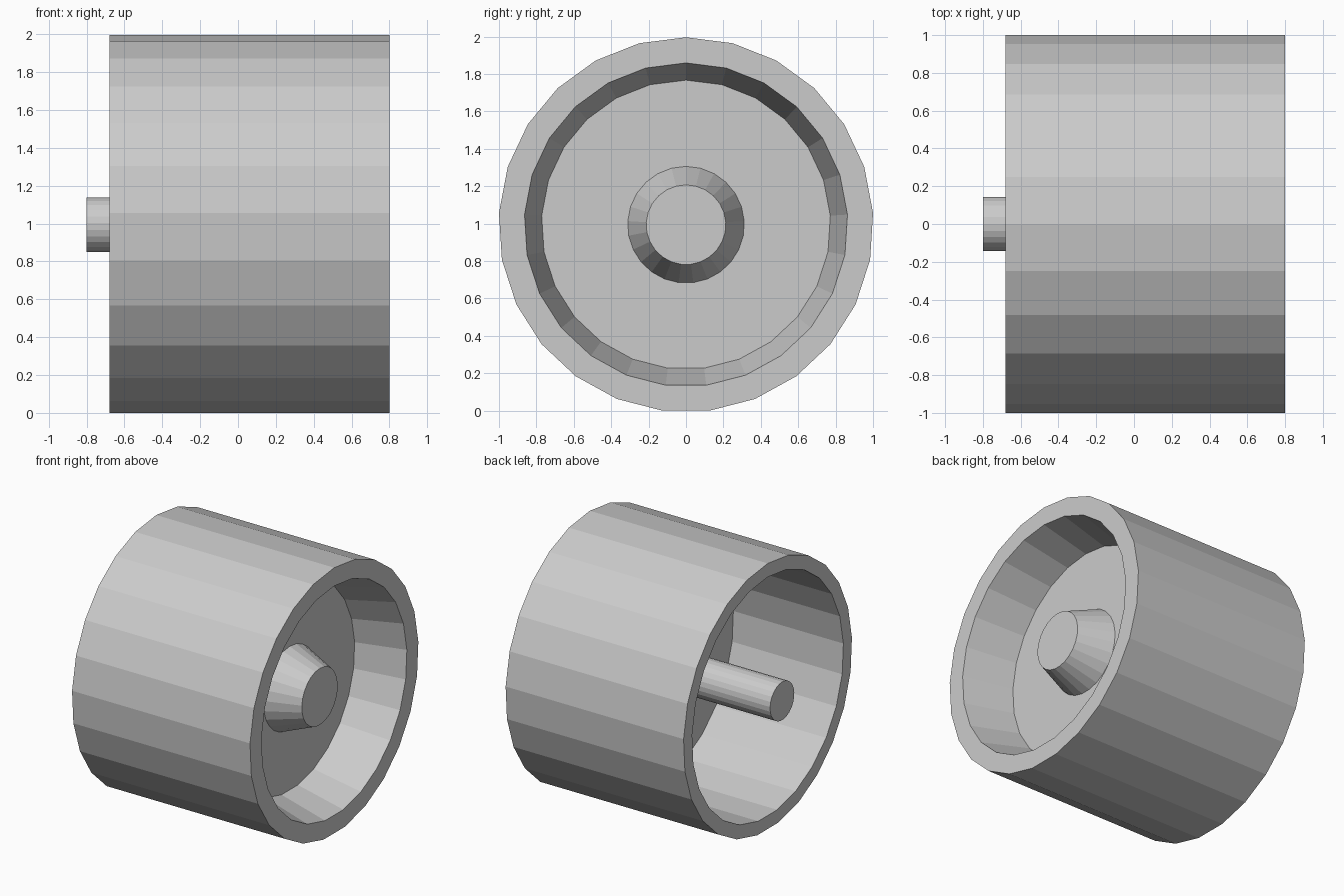
import bpy, bmesh, math

if "Cube" in bpy.data.objects:
    bpy.data.objects.remove(bpy.data.objects["Cube"])

SIDES = 25
R = 1.002
CZ = R * math.cos(math.pi / SIDES)   # rests on a flat facet


def lathe(name, profile, sides=SIDES):
    """Revolve (x, radius) points about the x axis; the ends are capped."""
    bm = bmesh.new()
    rings = []
    for x, r in profile:
        rings.append([bm.verts.new((x,
                                    r * math.sin(2 * math.pi * i / sides),
                                    CZ + r * math.cos(2 * math.pi * i / sides)))
                      for i in range(sides)])
    for a, b in zip(rings, rings[1:]):
        for i in range(sides):
            j = (i + 1) % sides
            bm.faces.new((a[i], a[j], b[j], b[i]))
    bm.faces.new(rings[0])
    bm.faces.new(rings[-1])
    bmesh.ops.recalc_face_normals(bm, faces=bm.faces)
    mesh = bpy.data.meshes.new(name)
    bm.to_mesh(mesh)
    bm.free()
    ob = bpy.data.objects.new(name, mesh)
    bpy.context.collection.objects.link(ob)
    return ob


# Wheel drum: back of web, deep back cavity, tread, tapered front dish, web front
lathe("wheel_drum", [(0.235, 0.90), (-0.68, 0.90), (-0.68, R), (0.80, R),
                     (0.80, 0.865), (0.43, 0.773)])

# Tapered boss on the front of the web
lathe("hub_boss", [(0.43, 0.312), (0.68, 0.213)])

# Axle sticking out of the back
lathe("axle", [(-0.80, 0.144), (0.235, 0.144)])
